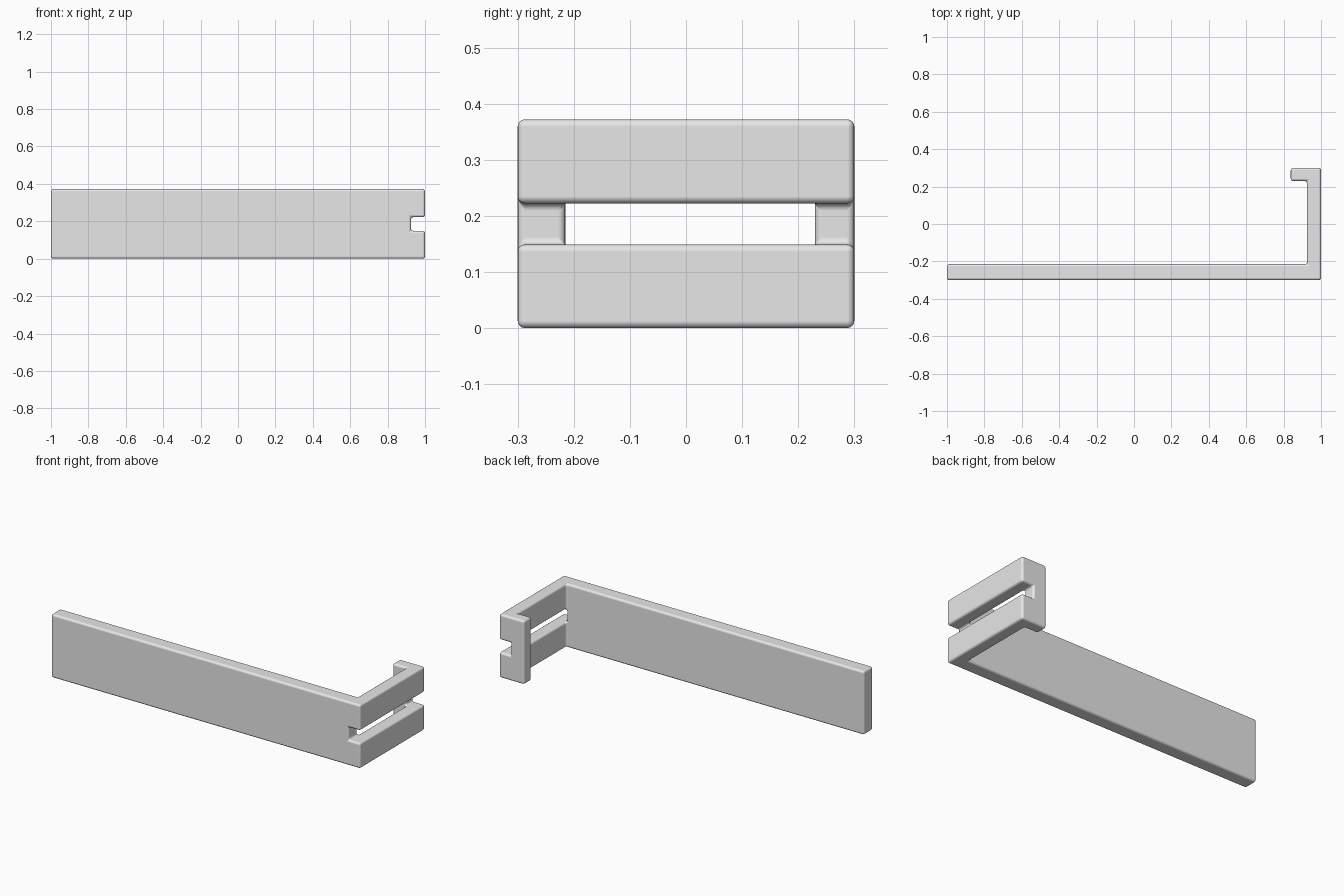
import bpy
import bmesh
import math

cube = bpy.data.objects.get("Cube")
if cube:
    bpy.data.objects.remove(cube, do_unlink=True)

# Grid lines that separate plate, hook lip, side wall and slot
XS = (-1.0, 0.838, 0.925, 1.0)
YS = (-0.3, -0.215, 0.23, 0.3)
ZS = (0.0, 0.149, 0.222, 0.372)
LINES = (XS, YS, ZS)


def solid(cell):
    """Plan is a long plate, a side wall and a short hook lip; a slot splits the wall."""
    if min(cell) < 0 or max(cell) > 2:
        return False
    i, j, k = cell
    plate = j == 0
    wall = i == 2
    lip = j == 2 and i == 1
    slot = wall and k == 1
    return (plate or wall or lip) and not slot


# Skin the solid cells with outward quads
bm = bmesh.new()
cells = [(i, j, k) for i in range(3) for j in range(3) for k in range(3)]
for cell in filter(solid, cells):
    for axis in range(3):
        for side in (0, 1):
            neighbour = list(cell)
            neighbour[axis] += 2 * side - 1
            if solid(tuple(neighbour)):
                continue
            u, v = (axis + 1) % 3, (axis + 2) % 3
            corners = []
            for du, dv in ((0, 0), (1, 0), (1, 1), (0, 1)):
                idx = list(cell)
                idx[axis] += side
                idx[u] += du
                idx[v] += dv
                corners.append(bm.verts.new([LINES[a][idx[a]] for a in range(3)]))
            bm.faces.new(corners if side else corners[::-1])

bmesh.ops.remove_doubles(bm, verts=bm.verts, dist=0.0001)
bmesh.ops.dissolve_limit(bm, angle_limit=math.radians(1),
                         verts=bm.verts, edges=bm.edges)
bmesh.ops.recalc_face_normals(bm, faces=bm.faces)

mesh = bpy.data.meshes.new("hooked_bracket")
bm.to_mesh(mesh)
bm.free()
mesh.shade_smooth()
bracket = bpy.data.objects.new("hooked_bracket", mesh)
bpy.context.collection.objects.link(bracket)

# Softly rounded edges
bevel = bracket.modifiers.new("rounded_edges", "BEVEL")
bevel.width = 0.013
bevel.segments = 4
bevel.limit_method = "ANGLE"
bevel.angle_limit = math.radians(40)
bevel.harden_normals = True

# Plain grey finish
grey = bpy.data.materials.new("light_grey")
grey.use_nodes = True
colour = (0.8, 0.8, 0.8, 1.0)
grey.diffuse_color = colour
grey.node_tree.nodes["Principled BSDF"].inputs["Base Color"].default_value = colour
mesh.materials.append(grey)
